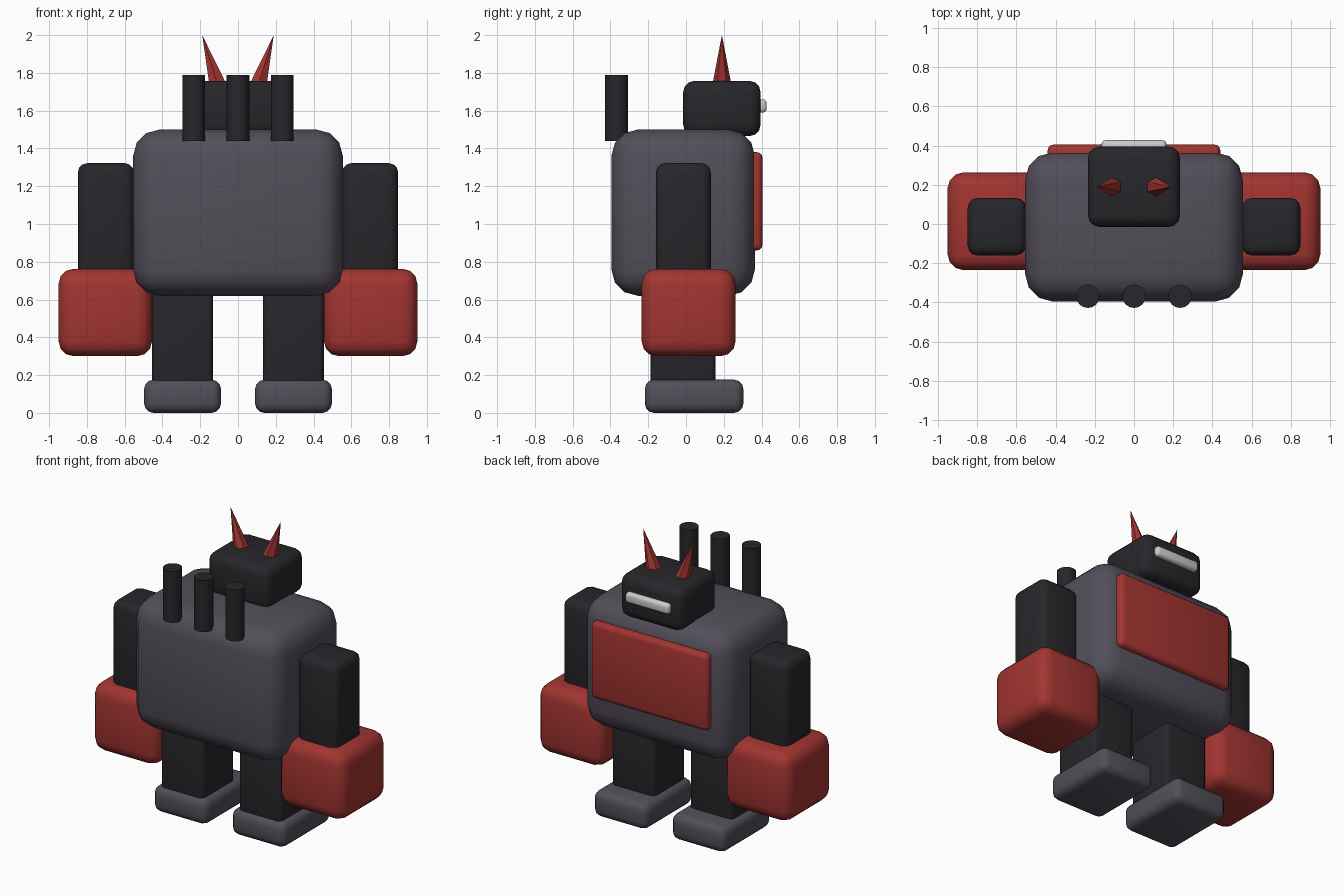
import bpy, math
from mathutils import Vector

if "Cube" in bpy.data.objects:
    bpy.data.objects.remove(bpy.data.objects["Cube"])


def material(name, rgb):
    m = bpy.data.materials.new(name)
    m.diffuse_color = (*rgb, 1)
    m.use_nodes = True
    m.node_tree.nodes["Principled BSDF"].inputs["Base Color"].default_value = m.diffuse_color
    return m


STEEL = material("steel", (0.085, 0.077, 0.1))
DARK = material("dark", (0.02, 0.019, 0.023))
RED = material("red", (0.36, 0.035, 0.03))


def finish(name, mat, angle):
    ob = bpy.context.object
    ob.name = name
    if mat:
        ob.data.materials.append(mat)
    bpy.ops.object.shade_smooth_by_angle(angle=math.radians(angle))
    return ob


def block(name, x, y, z, bevel, mat=None):
    """Rounded box from (min, max) ranges."""
    lo, hi = map(Vector, zip(x, y, z))
    bpy.ops.mesh.primitive_cube_add(size=1, location=(lo + hi) / 2)
    ob = bpy.context.object
    ob.scale = hi - lo
    bpy.ops.object.transform_apply(location=False, rotation=False, scale=True)
    mod = ob.modifiers.new("round", 'BEVEL')
    mod.width, mod.segments = bevel, 3
    bpy.ops.object.modifier_apply(modifier="round")
    return finish(name, mat, 40)


# Body and head
block("torso", (-0.555, 0.555), (-0.395, 0.365), (0.62, 1.50), 0.14, STEEL)
block("back_panel", (-0.44, 0.44), (0.325, 0.405), (0.86, 1.38), 0.03, RED)
block("head", (-0.235, 0.235), (-0.015, 0.395), (1.465, 1.758), 0.06, DARK)
block("visor", (-0.165, 0.165), (0.365, 0.427), (1.59, 1.66), 0.02)

# Exhaust pipes
for i, x in enumerate((-0.235, 0, 0.235)):
    bpy.ops.mesh.primitive_cylinder_add(vertices=16, radius=0.06, depth=0.35,
                                        location=(x, -0.368, 1.615))
    finish(f"pipe_{i + 1}", DARK, 40)

# Limbs and horns on both sides
for side, s in (("left", -1), ("right", 1)):
    def limb(name, x0, x1, *rest):
        block(f"{side}_{name}", sorted((s * x0, s * x1)), *rest)

    limb("arm", 0.55, 0.848, (-0.16, 0.132), (0.70, 1.322), 0.05, DARK)
    limb("fist", 0.455, 0.95, (-0.235, 0.263), (0.30, 0.763), 0.08, RED)
    limb("leg", 0.132, 0.455, (-0.188, 0.157), (0.12, 0.70), 0.03, DARK)
    limb("foot", 0.09, 0.497, (-0.218, 0.304), (0, 0.176), 0.05, STEEL)

    # Six-sided horn leaning outwards
    bpy.ops.mesh.primitive_cone_add(vertices=6, radius1=0.055, radius2=0, depth=0.3,
                                    location=(s * 0.145, 0.19, 1.857),
                                    rotation=(0, s * 0.3, 0))
    finish(f"{side}_horn", RED, 15)
